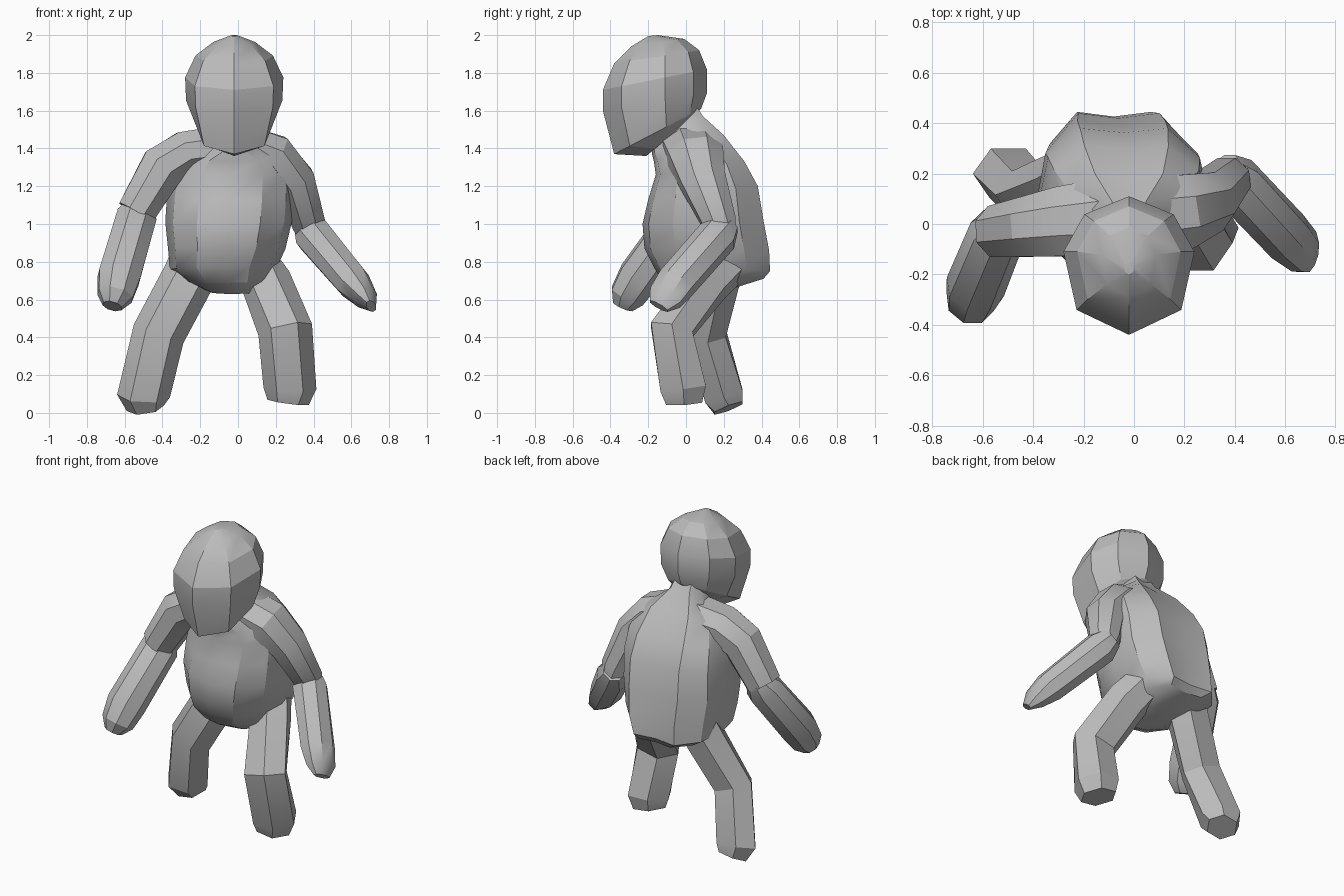
import bpy, bmesh, math
from mathutils import Vector

cube = bpy.data.objects.get("Cube")
if cube:
    bpy.data.objects.remove(cube)

clay = bpy.data.materials.new("plain grey")
clay.use_nodes = True
GREY = (0.5, 0.5, 0.5, 1)
clay.diffuse_color = GREY
clay.node_tree.nodes["Principled BSDF"].inputs["Base Color"].default_value = GREY


def loft(name, rings, angle):
    """Skin a list of equal-length point rings and cap both ends."""
    bm = bmesh.new()
    loops = [[bm.verts.new(p) for p in ring] for ring in rings]
    n = len(loops[0])
    for a, b in zip(loops, loops[1:]):
        for i in range(n):
            j = (i + 1) % n
            bm.faces.new((a[i], a[j], b[j], b[i]))
    bm.faces.new(loops[0][::-1])
    bm.faces.new(loops[-1])
    bmesh.ops.recalc_face_normals(bm, faces=bm.faces)
    mesh = bpy.data.meshes.new(name)
    bm.to_mesh(mesh)
    bm.free()
    mesh.materials.append(clay)
    obj = bpy.data.objects.new(name, mesh)
    bpy.context.collection.objects.link(obj)
    bpy.ops.object.select_all(action='DESELECT')
    obj.select_set(True)
    bpy.context.view_layer.objects.active = obj
    bpy.ops.object.shade_smooth_by_angle(angle=math.radians(angle))
    return obj


def tilted_ring(outline, yf, zf, yb, zb, half, cx):
    """Mirror a half outline (depth, width) on a plane tilted front to back."""
    full = outline + [(t, -w) for t, w in reversed(outline) if w > 0]
    return [(cx + w * half, yf + (yb - yf) * t, zf + (zb - zf) * t) for t, w in full]


def limb(name, path, sides, angle, phase):
    """Tube along (x, y, z, side radius, depth radius) stations."""
    pts = [Vector(p[:3]) for p in path]
    rings = []
    for i, p in enumerate(path):
        before = (pts[i] - pts[i - 1]).normalized() if i else Vector()
        after = (pts[i + 1] - pts[i]).normalized() if i < len(pts) - 1 else Vector()
        along = (before + after).normalized()
        side = Vector((0, 1, 0)).cross(along).normalized()
        depth = along.cross(side)
        turns = [math.tau * (k + phase) / sides for k in range(sides)]
        rings.append([pts[i] + side * p[3] * math.cos(a) + depth * p[4] * math.sin(a)
                      for a in turns])
    return loft(name, rings, angle)


# Head: faceted, with a keel down the face and a slanted underside
head_outline = [(0, 0), (.18, .8), (.6, 1), (.87, .68), (1, 0)]
head = [(-.21, 1.36, .04, 1.57, .12), (-.38, 1.37, .08, 1.61, .2),
        (-.44, 1.6, .11, 1.69, .255), (-.44, 1.71, .11, 1.82, .26),
        (-.38, 1.85, .07, 1.92, .205), (-.29, 1.94, -.01, 1.98, .11),
        (-.2, 1.995, -.15, 2.0, .02)]
loft("head", [tilted_ring(head_outline, *r, -.02) for r in head], 22)

# Torso: round belly, broad flat back with seat corners, neck leaning forward
torso_outline = [(0, 0), (.05, .5), (.25, .88), (.52, 1), (.8, .9), (1, .52), (.97, 0)]
torso = [(0, .63, .22, .65, .12, -.03), (-.12, .69, .41, .71, .22, -.06),
         (-.17, .77, .445, .75, .28, -.08), (-.22, .87, .44, .86, .31, -.06),
         (-.23, 1.0, .41, 1.02, .335, -.05), (-.2, 1.13, .38, 1.2, .335, -.04),
         (-.16, 1.26, .31, 1.33, .32, -.03), (-.17, 1.33, .2, 1.47, .26, -.02),
         (-.18, 1.37, .09, 1.57, .13, -.02), (-.18, 1.44, .05, 1.63, .11, -.02)]
loft("torso", [tilted_ring(torso_outline, *r) for r in torso], 30)

# Arms: the upper arm and the mitten-like forearm are separate tubes
limb("left_upper_arm", [(.04, .03, 1.41, .12, .17), (.19, .05, 1.36, .125, .16),
                        (.3, .09, 1.23, .115, .13), (.375, .18, 1.0, .095, .095),
                        (.39, .21, .93, .06, .06)], 8, 28, .5)
limb("left_forearm", [(.36, .22, 1.0, .07, .07), (.4, .17, .94, .105, .11),
                      (.61, -.05, .69, .095, .11), (.675, -.11, .61, .065, .1),
                      (.705, -.145, .565, .025, .06)], 8, 28, .5)
limb("right_upper_arm", [(-.08, .03, 1.41, .12, .17), (-.28, .01, 1.38, .12, .15),
                         (-.4, -.01, 1.3, .13, .13), (-.54, -.03, 1.06, .11, .11)],
     8, 28, .5)
limb("right_forearm", [(-.52, .02, 1.1, .07, .07), (-.54, -.03, 1.03, .115, .11),
                       (-.63, -.25, .72, .12, .115), (-.65, -.31, .62, .1, .1),
                       (-.665, -.335, .565, .055, .06)], 8, 28, .5)

# Legs: six-sided, bent at the knee, with bevelled soles
limb("left_leg", [(.07, .25, .82, .12, .12), (.15, .12, .69, .135, .12),
                  (.25, -.075, .44, .145, .13), (.275, -.015, .13, .14, .14),
                  (.265, -.01, .055, .11, .11)], 6, 25, 0)
limb("right_leg", [(-.2, .22, .88, .13, .12), (-.26, .18, .72, .14, .12),
                   (-.42, .115, .42, .14, .11), (-.5, .2, .09, .14, .12),
                   (-.49, .225, .025, .1, .09)], 6, 25, 0)
